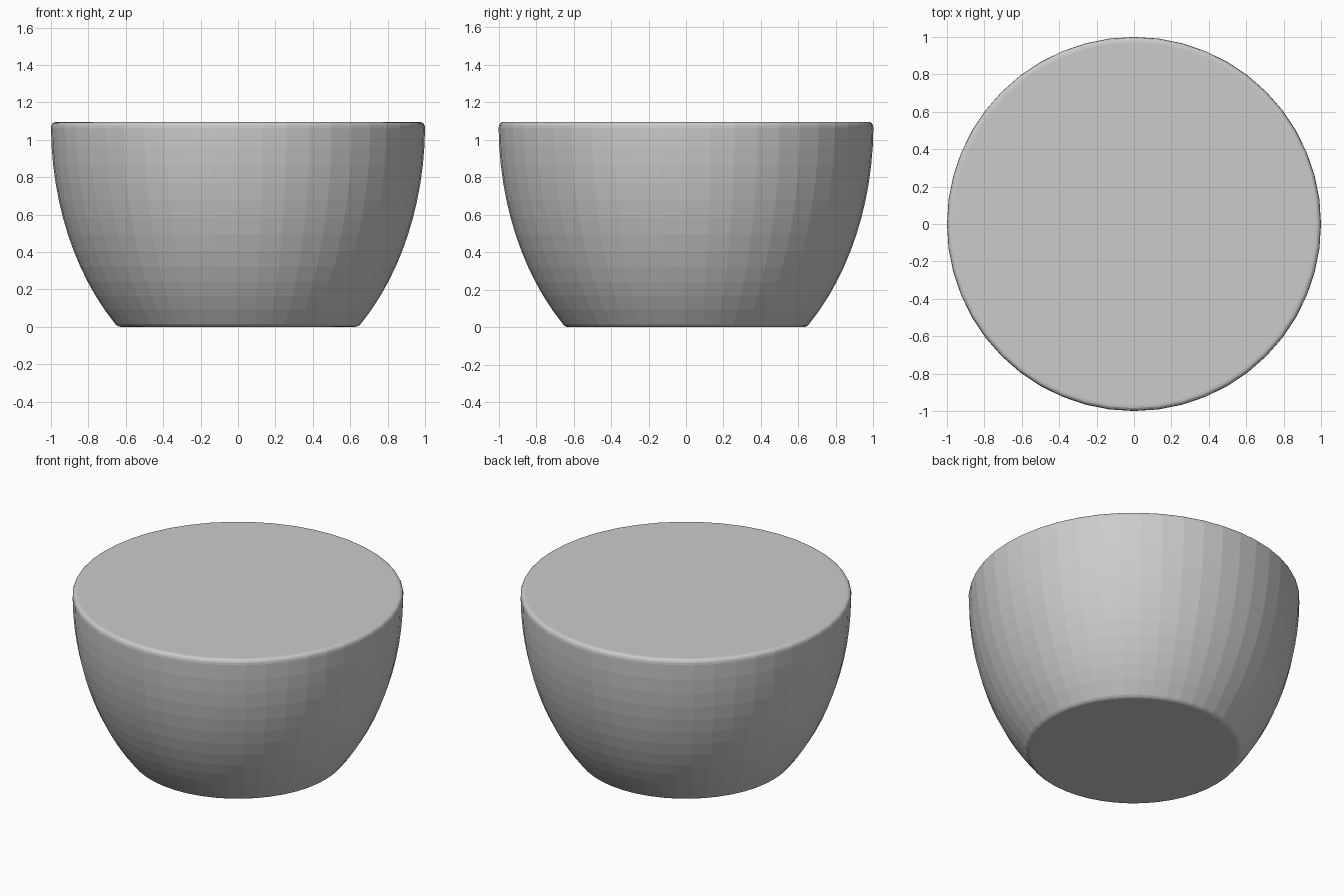
import bpy
import bmesh
import math
from mathutils import Vector

SIDES = 48
HEIGHT = 1.095
BANDS = 12

cube = bpy.data.objects.get("Cube")
if cube:
    bpy.data.objects.remove(cube, do_unlink=True)


def fillet(start, corner, end, steps=4):
    """Rounded corner through three (radius, height) points."""
    a, b, c = Vector(start), Vector(corner), Vector(end)
    return [a.lerp(b, i / steps).lerp(b.lerp(c, i / steps), i / steps)
            for i in range(steps + 1)]


def wall_point(t):
    """Elliptical wall, steepening towards the rim."""
    return Vector((math.cos(t), 1.08 - 1.41 * math.sin(t)))


# Side profile: rounded foot, curved wall, rounded rim
low, high = math.radians(48.4), math.radians(0.8)
wall = [wall_point(low + (high - low) * i / BANDS) for i in range(BANDS + 1)]
foot = fillet((0.625, 0), (0.648, 0), wall[0])
rim = fillet(wall[-1], (1, HEIGHT), (0.972, HEIGHT))
profile = foot + wall[1:-1] + rim

# Solid bowl body: stacked rings, bridged and capped
bm = bmesh.new()
rings = []
for radius, z in profile:
    angles = [math.tau * i / SIDES for i in range(SIDES)]
    rings.append([bm.verts.new((radius * math.cos(a), radius * math.sin(a), z))
                  for a in angles])
for lower, upper in zip(rings, rings[1:]):
    for i in range(SIDES):
        j = (i + 1) % SIDES
        bm.faces.new((lower[i], lower[j], upper[j], upper[i]))
bm.faces.new(rings[0][::-1])
bm.faces.new(rings[-1])

mesh = bpy.data.meshes.new("bowl_body")
bm.to_mesh(mesh)
bm.free()
bowl = bpy.data.objects.new("bowl_body", mesh)
bpy.context.collection.objects.link(bowl)
